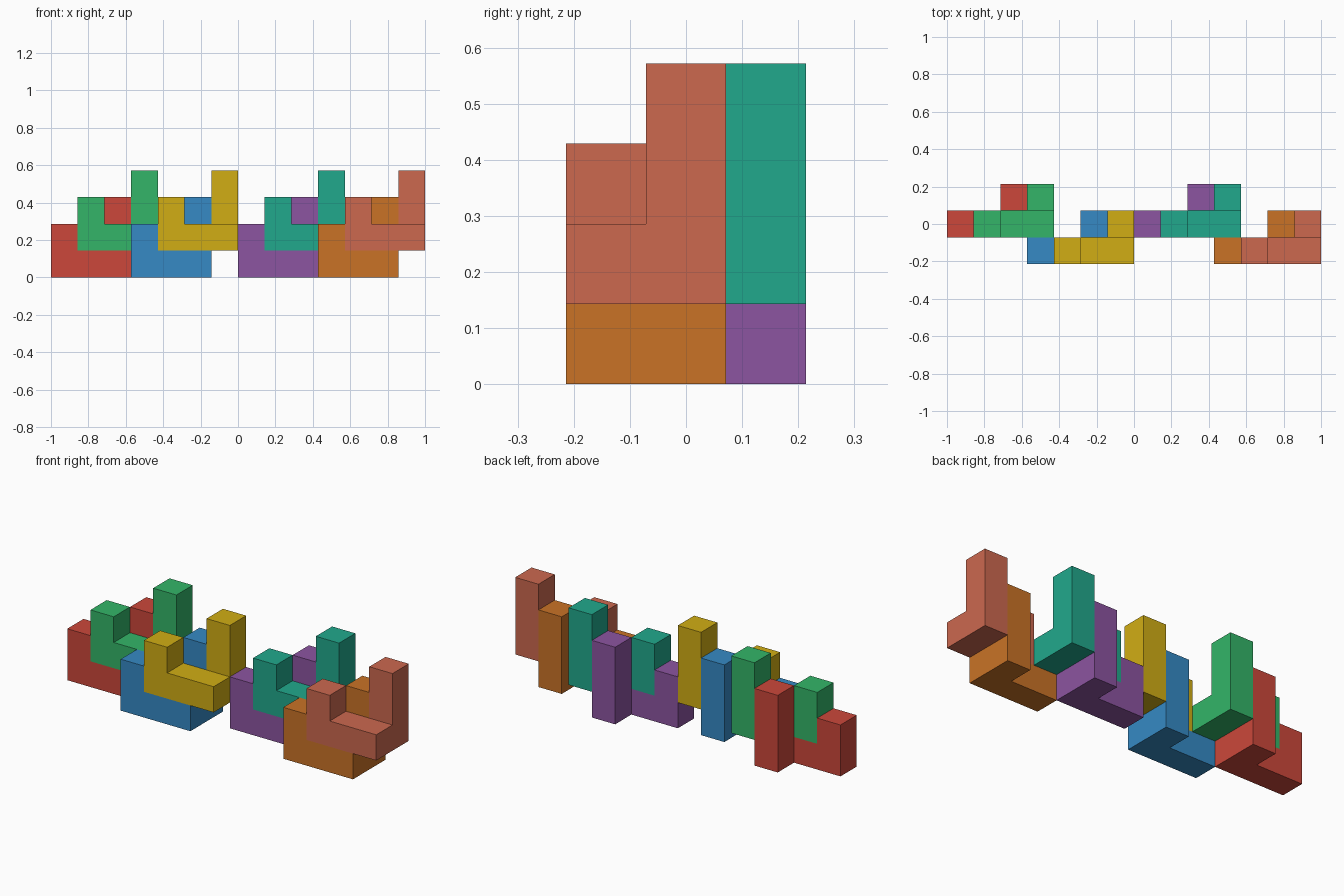
import bpy, bmesh
from mathutils import Color, Vector

if "Cube" in bpy.data.objects:
    bpy.data.objects.remove(bpy.data.objects["Cube"])

U = 2 / 14  # one cube cell; the row is 14 cells long

# Seven-cell block: a three-cell foot, a one-cell bump and a tall back column
CELLS = {(0, 0, 0), (1, 0, 0), (2, 0, 0), (0, 0, 1),
         (2, 1, 0), (2, 1, 1), (2, 1, 2)}


def block_mesh(name):
    """Outer skin of the cells, with coplanar squares merged."""
    bm = bmesh.new()
    for cell in sorted(CELLS):
        for axis in range(3):
            for sign in (-1, 1):
                near = list(cell)
                near[axis] += sign
                if tuple(near) in CELLS:
                    continue
                n, a, b = Vector(), Vector(), Vector()
                n[axis] = sign
                a[(axis + 1) % 3] = 1
                b[(axis + 2) % 3] = sign
                c = Vector(cell) + Vector((0.5, 0.5, 0.5)) + n / 2
                bm.faces.new([bm.verts.new((c + (a * i + b * j) / 2) * U)
                              for i, j in ((-1, -1), (1, -1), (1, 1), (-1, 1))])
    bmesh.ops.remove_doubles(bm, verts=bm.verts, dist=1e-4)
    bmesh.ops.dissolve_limit(bm, angle_limit=0.01, verts=bm.verts, edges=bm.edges)
    mesh = bpy.data.meshes.new(name)
    bm.to_mesh(mesh)
    bm.free()
    return mesh


def block(name, cell, color):
    mesh = block_mesh(name)
    mat = bpy.data.materials.new(name)
    linear = Color(color).from_srgb_to_scene_linear()
    mat.diffuse_color = (*linear, 1)
    mat.use_nodes = True
    mat.node_tree.nodes["Principled BSDF"].inputs["Base Color"].default_value = mat.diffuse_color
    mesh.materials.append(mat)
    ob = bpy.data.objects.new(name, mesh)
    ob.location = ((cell[0] - 7) * U, (cell[1] - 1.5) * U, cell[2] * U)
    bpy.context.collection.objects.link(ob)


# Four nested pairs: a lower block and its twin one step right and up
PAIRS = [
    ("red", (0.80, 0.28, 0.23), "green", (0.20, 0.71, 0.41)),
    ("blue", (0.21, 0.54, 0.77), "yellow", (0.82, 0.68, 0.08)),
    ("purple", (0.55, 0.33, 0.63), "teal", (0.13, 0.66, 0.55)),
    ("orange", (0.79, 0.45, 0.15), "salmon", (0.80, 0.41, 0.31)),
]
STARTS = [(0, 1), (3, 0), (7, 1), (10, 0)]
for (low, low_col, high, high_col), (x, y) in zip(PAIRS, STARTS):
    block(low + "_lower_block", (x, y, 0), low_col)
    block(high + "_upper_block", (x + 1, y, 1), high_col)
